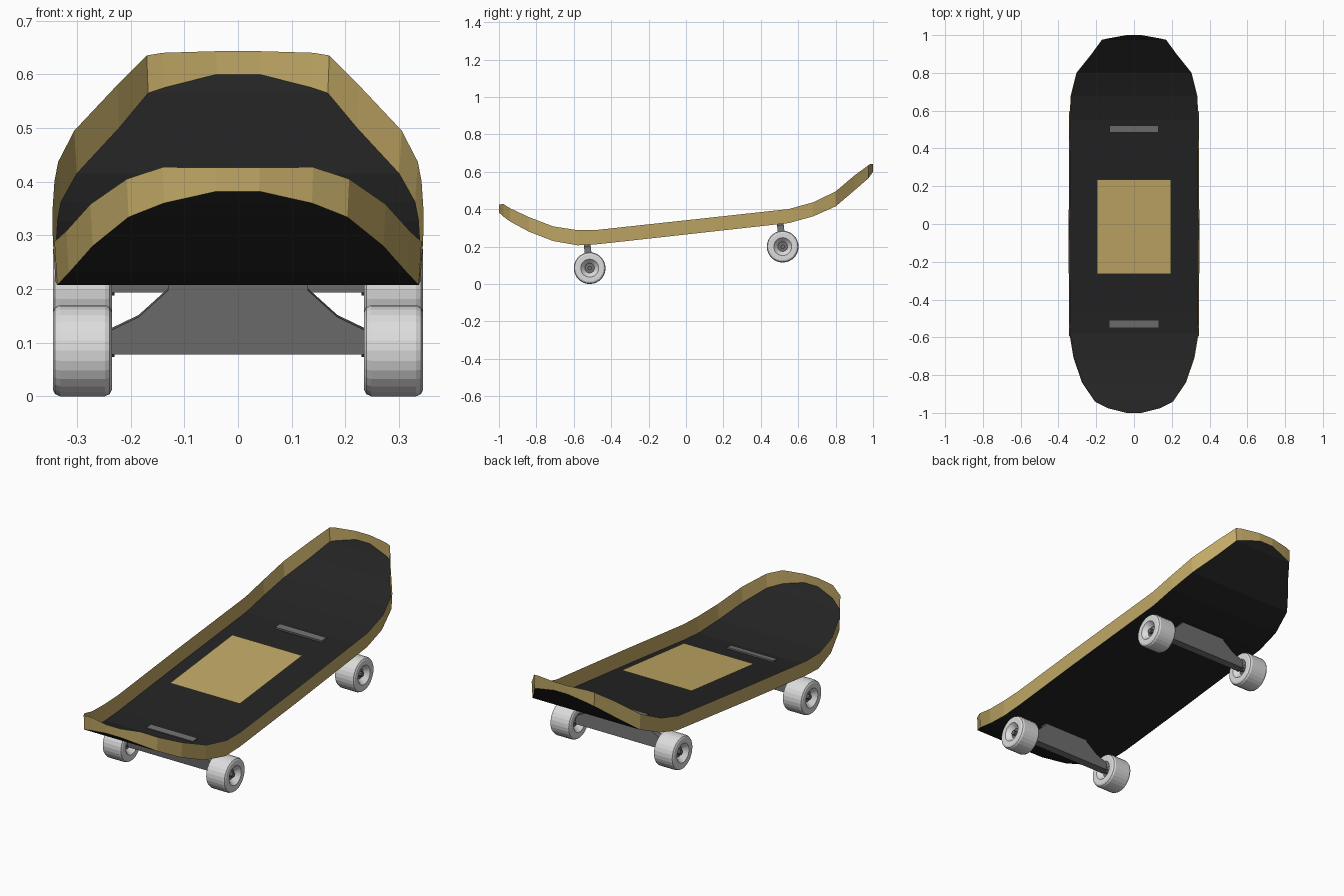
import bpy
import math
from mathutils import Matrix, Vector

cube = bpy.data.objects.get("Cube")
if cube:
    bpy.data.objects.remove(cube, do_unlink=True)


def material(name, rgb):
    mat = bpy.data.materials.new(name)
    mat.use_nodes = True
    mat.diffuse_color = (*rgb, 1)
    mat.node_tree.nodes["Principled BSDF"].inputs["Base Color"].default_value = (*rgb, 1)
    return mat


wood = material("pale wood", (0.53, 0.39, 0.13))
grip = material("black grip", (0.017, 0.017, 0.017))
metal = material("grey metal", (0.16, 0.16, 0.16))
rubber = material("white wheel", (0.72, 0.72, 0.72))


def make(name, verts, faces, *mats):
    mesh = bpy.data.meshes.new(name)
    mesh.from_pydata(verts, [], faces)
    for mat in mats:
        mesh.materials.append(mat)
    obj = bpy.data.objects.new(name, mesh)
    bpy.context.collection.objects.link(obj)
    return obj


def lathe(name, profile, center, mat, side=1, segments=28):
    """Spin (radius, x) points around the x axis."""
    verts, faces = [], []
    for r, x in profile:
        for i in range(segments):
            a = math.tau * i / segments
            verts.append(Vector((x * side, r * math.cos(a), r * math.sin(a))) + center)
    for j in range(len(profile) - 1):
        for i in range(segments):
            k = (i + 1) % segments
            quad = [j * segments + i, j * segments + k,
                    (j + 1) * segments + k, (j + 1) * segments + i]
            faces.append(quad if side > 0 else quad[::-1])
    return make(name, verts, faces, mat)


# Deck stations from front to back: y, half width, floor height, rim height
stations = [
    (-1.0, 0.04, 0.382, 0.426), (-0.975, 0.14, 0.36, 0.427),
    (-0.94, 0.207, 0.334, 0.405), (-0.84, 0.275, 0.28, 0.358),
    (-0.71, 0.32, 0.23, 0.308), (-0.58, 0.342, 0.207, 0.288),
    (-0.47, 0.345, 0.213, 0.29), (0, 0.346, 0.265, 0.341),
    (0.55, 0.342, 0.326, 0.401), (0.68, 0.335, 0.362, 0.437),
    (0.80, 0.305, 0.415, 0.495), (0.90, 0.225, 0.50, 0.58),
    (0.975, 0.17, 0.565, 0.635), (0.982, 0.14, 0.575, 0.64),
    (1.0, 0.04, 0.60, 0.643),
]
n = len(stations)

# Deck floor: strips across the board
floor_verts = []
for y, w, low, high in stations:
    floor_verts += [(-w * 0.985, y, low), (w * 0.985, y, low)]
strips = [(2 * i, 2 * i + 1, 2 * i + 3, 2 * i + 2) for i in range(n - 1)]
make("deck_floor", floor_verts, strips, grip)

# Deck rim: thin upright band around the floor
loop = [(1, s) for s in stations] + [(-1, s) for s in reversed(stations)]
rim_verts = []
for side, (y, w, low, high) in loop:
    rim_verts += [(side * w * 0.985, y, low), (side * w, y, high)]
m = len(loop)
band = [(2 * i, 2 * ((i + 1) % m), 2 * ((i + 1) % m) + 1, 2 * i + 1) for i in range(m)]
make("deck_rim", rim_verts, band, wood)

# Wooden panel level with the top of the rim
slope = 0.107
panel = [(x, y, 0.342 + slope * y) for x, y in
         ((-0.196, -0.265), (0.196, -0.265), (0.196, 0.235), (-0.196, 0.235))]
make("wood_panel", panel, [(0, 1, 2, 3)], wood)

# Trucks and wheels
half_truck = [(0.245, -0.005), (0.245, 0.036), (0.185, 0.065), (0.13, 0.115), (0.13, 0.131)]
outline = half_truck + [(-x, z) for x, z in reversed(half_truck)]
wheel_profile = [
    (0.026, -0.03), (0.044, -0.05), (0.048, -0.055), (0.073, -0.055), (0.081, -0.051),
    (0.085, -0.042), (0.085, 0.042), (0.081, 0.051), (0.073, 0.055), (0.048, 0.055),
    (0.044, 0.05), (0.026, 0.03),
]
for end, y, z in (("front", -0.515, 0.085), ("rear", 0.517, 0.2)):
    center = Vector((0, y, z))
    lean = Matrix.Rotation(math.atan(slope), 3, "X")
    verts = [lean @ Vector((x, d, h)) + center for d in (-0.018, 0.018) for x, h in outline]
    c = len(outline)
    faces = [list(range(c)), list(range(2 * c - 1, c - 1, -1))]
    faces += [(i, i + c, (i + 1) % c + c, (i + 1) % c) for i in range(c)]
    make(end + "_truck", verts, faces, metal)

    for label, side in (("left", 1), ("right", -1)):
        hub = center + Vector((side * 0.29, 0, 0))
        lathe(f"{end}_{label}_wheel", wheel_profile, hub, rubber, side)
        # Bearing discs and axle with its nut
        lathe(f"{end}_{label}_bearing", [(0, -0.03), (0.027, -0.03), (0.027, 0.03), (0, 0.03)],
              hub, metal, side)
        lathe(f"{end}_{label}_axle", [(0, -0.06), (0.012, -0.06), (0.012, 0.045), (0, 0.045)],
              hub, metal, side, 8)
